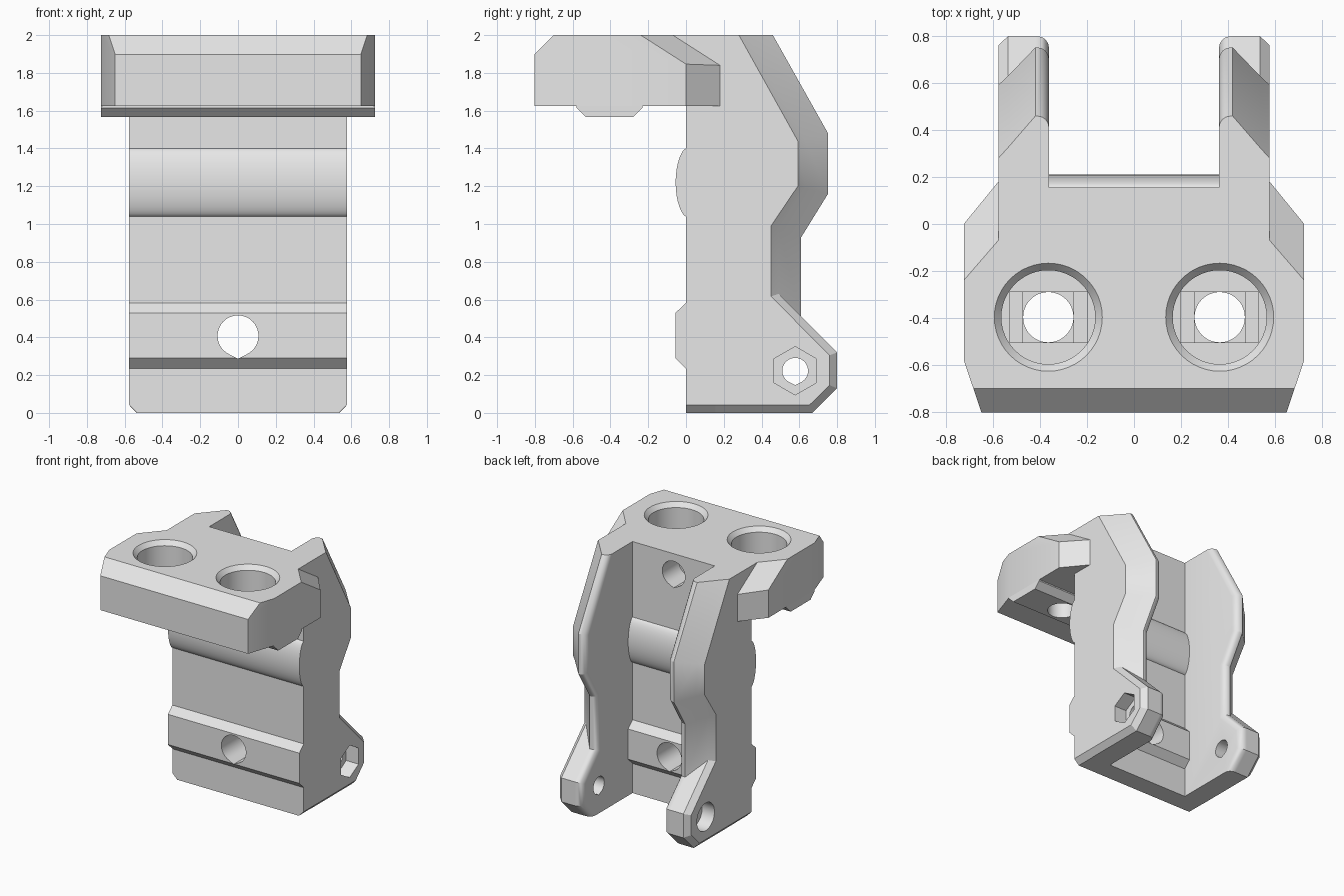
import bpy, bmesh, math
from mathutils import Vector

if "Cube" in bpy.data.objects:
    bpy.data.objects.remove(bpy.data.objects["Cube"])

grey = bpy.data.materials.new("plain_grey")
grey.use_nodes = True
grey.diffuse_color = (0.8, 0.8, 0.8, 1)
grey.node_tree.nodes["Principled BSDF"].inputs["Base Color"].default_value = (0.8, 0.8, 0.8, 1)

HALF = 0.578    # half width of the body
INNER = 0.362   # half width of the channel
WALL = 0.155    # thickness of the front wall
PLATE_Z = 1.625  # underside of the top plate


def at(axis, d, a, b):
    return {"x": (d, a, b), "y": (a, d, b), "z": (a, b, d)}[axis]


def loft(name, rings, cuts=()):
    """Skin a list of equal 3D rings, with capped ends; cuts are (normal, point) planes."""
    bm = bmesh.new()
    rows = [[bm.verts.new(p) for p in ring] for ring in rings]
    n = len(rows[0])
    for r0, r1 in zip(rows, rows[1:]):
        for i in range(n):
            j = (i + 1) % n
            bm.faces.new((r0[i], r0[j], r1[j], r1[i]))
    bm.faces.new(rows[0])
    bm.faces.new(rows[-1])
    for normal, point in cuts:
        geom = bm.verts[:] + bm.edges[:] + bm.faces[:]
        res = bmesh.ops.bisect_plane(bm, geom=geom, plane_co=point, plane_no=normal, clear_outer=True)
        rim = [e for e in res["geom_cut"] if isinstance(e, bmesh.types.BMEdge) and e.is_boundary]
        bmesh.ops.holes_fill(bm, edges=rim, sides=0)
    bmesh.ops.remove_doubles(bm, verts=bm.verts[:], dist=1e-5)
    bmesh.ops.recalc_face_normals(bm, faces=bm.faces[:])
    mesh = bpy.data.meshes.new(name)
    bm.to_mesh(mesh)
    bm.free()
    mesh.materials.append(grey)
    ob = bpy.data.objects.new(name, mesh)
    bpy.context.collection.objects.link(ob)
    return ob


def prism(name, axis, pts, lo, hi, cuts=()):
    return loft(name, [[at(axis, d, a, b) for a, b in pts] for d in (lo, hi)], cuts)


def circle(cx, cy, r, n=48, turn=0.0):
    return [(cx + r * math.cos(turn + math.tau * i / n), cy + r * math.sin(turn + math.tau * i / n))
            for i in range(n)]


def teardrop(cx, cy, r):
    """Round hole with a small point at the bottom."""
    a = math.radians(27)
    start, sweep = -math.pi / 2 + a, math.tau - 2 * a
    arc = [(cx + r * math.cos(start + sweep * i / 40), cy + r * math.sin(start + sweep * i / 40))
           for i in range(41)]
    return arc + [(cx, cy - r * 1.12)]


def rect(cx, cy, w, h):
    return [(cx - w, cy - h), (cx + w, cy - h), (cx + w, cy + h), (cx - w, cy + h)]


def drill(ob, cutter):
    cutter.hide_render = True
    mod = ob.modifiers.new("drill", "BOOLEAN")
    mod.operation, mod.solver, mod.object = "DIFFERENCE", "EXACT", cutter
    with bpy.context.temp_override(object=ob, active_object=ob, selected_objects=[ob]):
        bpy.ops.object.modifier_apply(modifier=mod.name)
    bpy.data.objects.remove(cutter)


# Rib outlines as (height out of the wall, z), bottom to top
lower_rib = [(0, 0.235), (0.055, 0.29), (0.055, 0.53), (0, 0.583)]
upper_rib = [(0.055 * max(0, math.sin(t)) ** 1.25, 1.22 - 0.18 * math.cos(t))
             for t in (math.pi * i / 16 for i in range(17))]

# Front wall with both outer ribs, bottom corners chamfered
wall_pts = [(0, 0)] + [(-d, z) for d, z in lower_rib + upper_rib]
wall_pts += [(0, PLATE_Z), (-0.07, PLATE_Z), (-0.07, 2), (WALL, 2), (WALL, 0)]
wall = loft("front_wall", [[(x, y, max(z, low)) for y, z in wall_pts]
                           for x, low in ((-HALF, 0.043), (-HALF + 0.043, 0),
                                          (HALF - 0.043, 0), (HALF, 0.043))])

# Matching ribs inside the channel
inner_low = prism("inner_lower_rib", "x", [(WALL + d, z) for d, z in lower_rib], -INNER, INNER)
inner_up = prism("inner_upper_rib", "x", [(WALL + d, z) for d, z in upper_rib], -INNER, INNER)

# Side cheeks: rounded inner rim, wide outer chamfer above the foot
ridge = [(0.67, 0), (0.80, 0.13), (0.80, 0.32), (0.61, 0.51),
         (0.61, 0.93), (0.752, 1.16), (0.752, 1.48), (0.46, 2)]
mid = ridge[:3] + [(0.49, 0.63), (0.49, 0.975), (0.63, 1.19), (0.63, 1.45), (0.325, 2)]
outer = [(0.655, 0.043), (0.76, 0.147), (0.76, 0.305), (0.45, 0.617),
         (0.45, 0.99), (0.592, 1.2), (0.592, 1.44), (0.28, 2)]


def inset(pts, d):
    out = []
    for i, p in enumerate(pts):
        if i in (0, len(pts) - 1):
            out.append((p[0] - d, p[1]))
            continue
        p0, p1, p2 = (Vector(q) for q in pts[i - 1:i + 2])
        u, v = (p1 - p0).normalized(), (p2 - p1).normalized()
        n = (Vector((-u.y, u.x)) + Vector((-v.y, v.x))).normalized()
        q = p1 + n * d / max(0.5, n.dot(Vector((-u.y, u.x))))
        out.append((q.x, q.y))
    return out


sections = []
for k in range(5):
    a = math.pi / 8 * k
    sections.append((INNER + 0.05 * (1 - math.cos(a)), inset(ridge, 0.05 * (1 - math.sin(a)))))
sections += [(0.42, ridge), (0.537, mid), (HALF, outer)]

cheeks = {}
for side, s in (("left", 1), ("right", -1)):
    cheeks[s] = loft(side + "_cheek", [[(s * x, y, z) for y, z in [(WALL, pts[0][1])] + pts + [(WALL, 2)]]
                                       for x, pts in sections])

# Top plate: front chamfer and sloped rear wings
half_outline = [(0.65, -0.802), (0.725, -0.58), (0.725, 0), (HALF, 0.18), (HALF, -0.07)]
outline = half_outline + [(-x, y) for x, y in reversed(half_outline)]
cuts = [(Vector((0, -1, 1)), Vector((0, -0.7, 2)))]
for s in (1, -1):
    p, q, r = (Vector(c) for c in ((s * 0.725, -0.24, 2), (s * HALF, -0.07, 2), (s * HALF, 0.18, 1.84)))
    normal = (q - p).cross(r - p)
    cuts.append((normal if normal.z > 0 else -normal, p))
plate = prism("top_plate", "z", outline, PLATE_Z, 2, cuts)

# Rib under the plate
under = prism("plate_under_rib", "x", [(-0.58, PLATE_Z), (-0.58, 1.615), (-0.53, 1.567), (-0.28, 1.567),
                                       (-0.23, 1.615), (-0.23, PLATE_Z)], -0.725, 0.725)

# Counterbored bolt holes with stepped floors
for cx in (-0.365, 0.365):
    bore = [(0.107, 1.5), (0.107, 1.74), (0.2, 1.74), (0.2, 1.965), (0.23, 2), (0.23, 2.1)]
    drill(plate, loft("bore_cutter", [[(x, y, z) for x, y in circle(cx, -0.397, r)] for r, z in bore]))
    drill(plate, prism("slot_cutter", "z", rect(cx, -0.397, 0.166, 0.107), 1.715, 1.78))
    drill(plate, prism("square_cutter", "z", rect(cx, -0.397, 0.108, 0.108), 1.69, 1.77))
    drill(under, prism("bolt_cutter", "z", circle(cx, -0.397, 0.107), 1.5, 1.7))

# Holes in the front wall: lower one goes through, upper one is blind
for ob in (wall, inner_low):
    drill(ob, prism("wall_cutter", "y", teardrop(0, 0.408, 0.108), -0.2, 0.4))
drill(wall, prism("blind_cutter", "y", teardrop(0, 1.84, 0.1), -0.05, 0.4))

# Pivot holes in the feet: hex nut pocket on one side, round pocket on the other
for s, pocket in ((1, circle(0.578, 0.223, 0.128, 6, math.pi / 2)), (-1, circle(0.578, 0.223, 0.11))):
    drill(cheeks[s], prism("pivot_cutter", "x", teardrop(0.578, 0.223, 0.068), s * 0.2, s * 0.7))
    drill(cheeks[s], prism("pocket_cutter", "x", pocket, s * 0.47, s * 0.7))

# Smooth the rounded areas, keep the edges sharp
for ob in (wall, inner_low, inner_up, plate, under, *cheeks.values()):
    bpy.ops.object.select_all(action="DESELECT")
    ob.select_set(True)
    bpy.context.view_layer.objects.active = ob
    bpy.ops.object.shade_smooth_by_angle(angle=math.radians(25))
